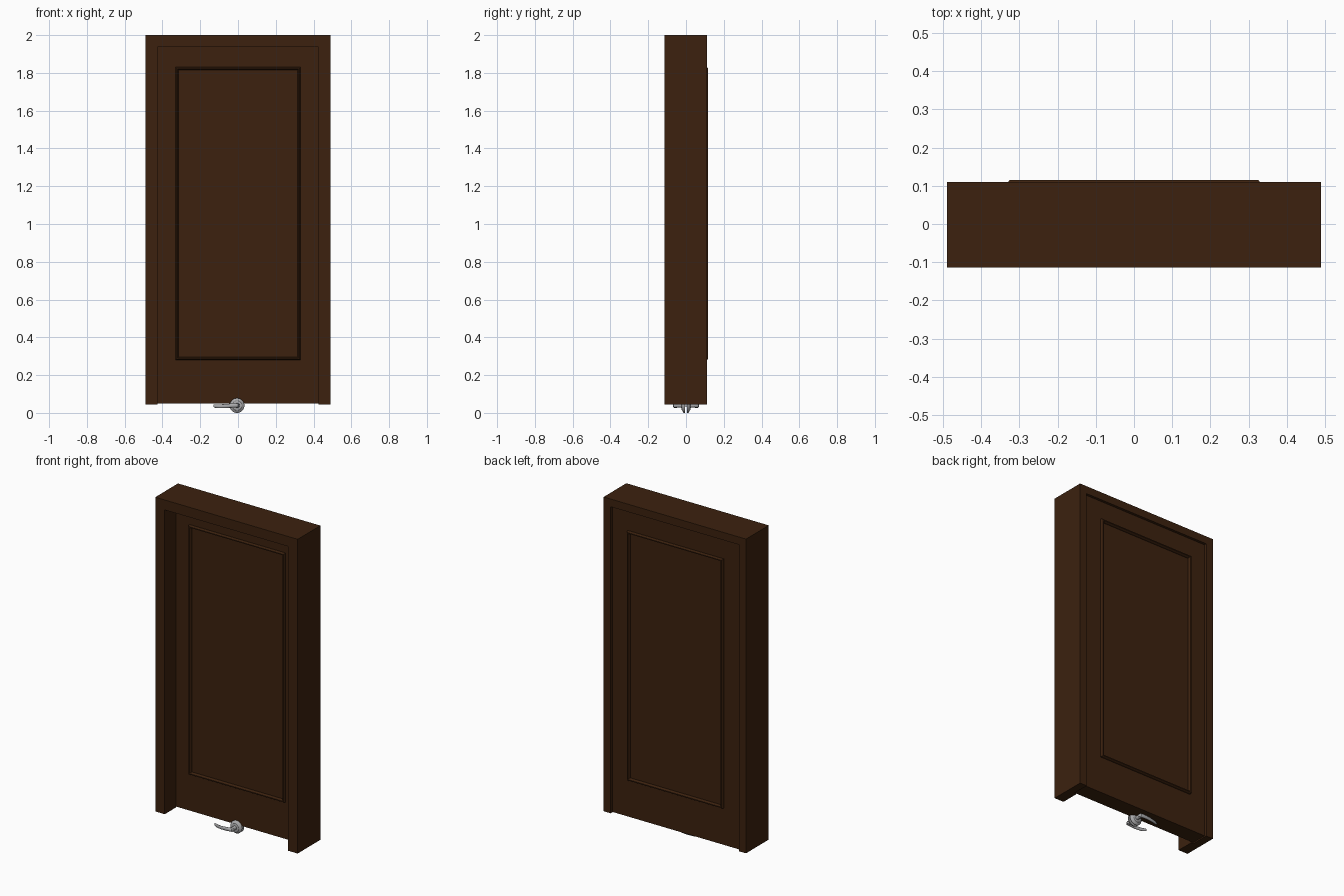
import bpy, bmesh, math
from mathutils import Matrix, Vector

if "Cube" in bpy.data.objects:
    bpy.data.objects.remove(bpy.data.objects["Cube"])


def material(name, rgb):
    m = bpy.data.materials.new(name)
    m.diffuse_color = (*rgb, 1)
    m.use_nodes = True
    m.node_tree.nodes["Principled BSDF"].inputs["Base Color"].default_value = m.diffuse_color
    return m


WOOD = material("dark brown wood", (0.045, 0.0155, 0.0045))
STEEL = material("brushed steel", (0.40, 0.40, 0.41))


def finish(name, bm, mat, smooth=False):
    bmesh.ops.recalc_face_normals(bm, faces=bm.faces)
    me = bpy.data.meshes.new(name)
    bm.to_mesh(me)
    bm.free()
    me.materials.append(mat)
    ob = bpy.data.objects.new(name, me)
    bpy.context.collection.objects.link(ob)
    if smooth:
        bpy.ops.object.select_all(action='DESELECT')
        ob.select_set(True)
        bpy.context.view_layer.objects.active = ob
        bpy.ops.object.shade_smooth_by_angle(angle=math.radians(40))
    return ob


def prism(name, outline, y0, y1, mat):
    """Extrude an (x, z) outline from y0 to y1."""
    bm = bmesh.new()
    face = bm.faces.new([bm.verts.new((x, y0, z)) for x, z in outline])
    ext = bmesh.ops.extrude_face_region(bm, geom=[face])
    moved = [v for v in ext["geom"] if isinstance(v, bmesh.types.BMVert)]
    bmesh.ops.translate(bm, verts=moved, vec=(0, y1 - y0, 0))
    return finish(name, bm, mat)


def u_outline(inner_x, inner_top):
    half = [(inner_x, 0.045), (0.49, 0.045), (0.49, 2.0)]
    right = [(inner_x, inner_top)] + half
    return right + [(-x, z) for x, z in reversed(right)]


# door frame: thicker stop section in front, rebate section behind
STOP_Y = -0.004
prism("frame_stop", u_outline(0.425, 1.938), -0.1135, STOP_Y, WOOD)
prism("frame_rebate", u_outline(0.441, 1.952), STOP_Y, 0.11, WOOD)

# door leaf
DOOR_F, DOOR_B = -0.002, 0.098
prism("door_leaf", [(-0.438, 0.05), (0.438, 0.05), (0.438, 1.949), (-0.438, 1.949)],
      DOOR_F, DOOR_B, WOOD)


def moulding(name, y, side):
    """Mitred rectangular moulding swept from a small profile (inset, height)."""
    profile = [(0, -0.002), (0, 0.011), (0.004, 0.0175), (0.010, 0.0175),
               (0.015, 0.008), (0.015, -0.002)]
    bm = bmesh.new()
    rings = []
    for sx, sz in ((-1, -1), (1, -1), (1, 1), (-1, 1)):
        rings.append([bm.verts.new((sx * (0.33 - i), y + side * h,
                                    1.055 + sz * (0.775 - i))) for i, h in profile])
    n = len(profile)
    for k in range(4):
        a, b = rings[k], rings[(k + 1) % 4]
        for j in range(n):
            bm.faces.new((a[j], b[j], b[(j + 1) % n], a[(j + 1) % n]))
    finish(name, bm, WOOD)


moulding("front_moulding", DOOR_F, -1)
moulding("back_moulding", DOOR_B, 1)

# lever handle, one half on each side of y = 0
HX, HZ = -0.005, 0.039


def lathe(name, profile, side, segs=32):
    """Revolve (radius, depth) around the handle axis."""
    bm = bmesh.new()
    rings = [[bm.verts.new((HX + r * math.cos(2 * math.pi * k / segs), side * d,
                            HZ + r * math.sin(2 * math.pi * k / segs)))
              for k in range(segs)] for r, d in profile]
    for a, b in zip(rings, rings[1:]):
        for k in range(segs):
            bm.faces.new((a[k], a[(k + 1) % segs], b[(k + 1) % segs], b[k]))
    bm.faces.new(rings[0])
    bm.faces.new(rings[-1])
    finish(name, bm, STEEL, True)


def lever(name, side, segs=16):
    """Sweep an oval section along a curved path of (x, depth, z, width, height)."""
    path = [(0.012, 0.050, 0.0, 0.006, 0.008), (0.006, 0.056, 0.0, 0.011, 0.011),
            (-0.010, 0.060, 0.0, 0.010, 0.011), (-0.035, 0.062, -0.001, 0.007, 0.011),
            (-0.065, 0.061, -0.003, 0.006, 0.0105), (-0.095, 0.056, -0.004, 0.0055, 0.010),
            (-0.115, 0.049, -0.003, 0.005, 0.009), (-0.124, 0.045, -0.002, 0.003, 0.006)]
    bm = bmesh.new()
    rings = []
    for x, d, z, w, h in path:
        rings.append([bm.verts.new((HX + x, side * (d + w * math.cos(t)),
                                    HZ + z + h * math.sin(t)))
                      for t in (2 * math.pi * k / segs for k in range(segs))])
    for a, b in zip(rings, rings[1:]):
        for k in range(segs):
            bm.faces.new((a[k], a[(k + 1) % segs], b[(k + 1) % segs], b[k]))
    bm.faces.new(rings[0])
    bm.faces.new(rings[-1])
    finish(name, bm, STEEL, True)


for label, side in (("front", -1), ("back", 1)):
    lathe(label + "_rose", [(0.039, 0.006), (0.039, 0.012), (0.036, 0.016), (0.029, 0.018),
                            (0.026, 0.022), (0.017, 0.024)], side)
    lathe(label + "_handle_neck", [(0.013, 0.020), (0.011, 0.032), (0.011, 0.058)], side)
    lever(label + "_lever", side)

# spindle joining the two halves
lathe("spindle", [(0.006, -0.01), (0.006, 0.01)], 1, 12)
